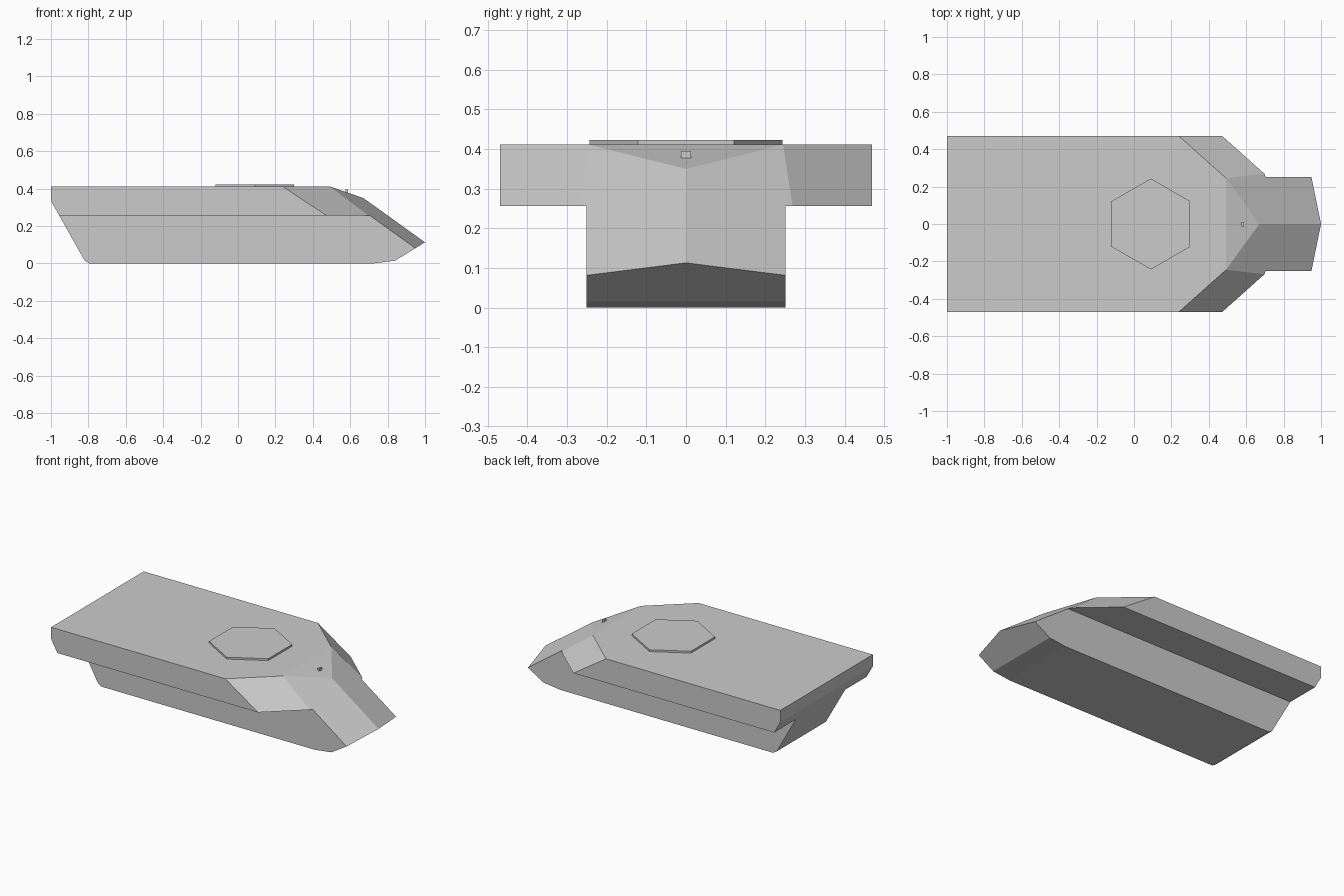
import bpy, bmesh
from math import pi
from mathutils import Vector, Matrix

if "Cube" in bpy.data.objects:
    bpy.data.objects.remove(bpy.data.objects["Cube"])

INSIDE = Vector((0, 0, 0.3))


def new_object(name, bm):
    bmesh.ops.recalc_face_normals(bm, faces=bm.faces)
    mesh = bpy.data.meshes.new(name)
    bm.to_mesh(mesh)
    bm.free()
    ob = bpy.data.objects.new(name, mesh)
    bpy.context.collection.objects.link(ob)
    return ob


def box(name, lo, hi):
    lo, hi = Vector(lo), Vector(hi)
    bm = bmesh.new()
    bmesh.ops.create_cube(bm, size=1)
    bmesh.ops.scale(bm, vec=hi - lo, verts=bm.verts)
    bmesh.ops.translate(bm, vec=(lo + hi) / 2, verts=bm.verts)
    return new_object(name, bm)


def clip(bm, a, b, c):
    """Slice off everything beyond the plane through three points."""
    a, b, c = Vector(a), Vector(b), Vector(c)
    n = (b - a).cross(c - a).normalized()
    if n.dot(INSIDE - a) > 0:
        n = -n
    bmesh.ops.bisect_plane(bm, geom=bm.verts[:] + bm.edges[:] + bm.faces[:],
                           dist=1e-4, plane_co=a, plane_no=n, clear_outer=True)
    bmesh.ops.remove_doubles(bm, verts=bm.verts, dist=2e-4)
    bmesh.ops.holes_fill(bm, edges=[e for e in bm.edges if e.is_boundary], sides=0)


def clip_across(bm, p, q):
    """Slice along a side-view line that runs straight across the hull."""
    clip(bm, (p[0], 0, p[1]), (q[0], 0, q[1]), (p[0], 1, p[1]))


# Hull: full-width block sliced into its armour facets
hull = box("hull", (-1, -0.47, 0), (1, 0.47, 0.411))
bm = bmesh.new()
bm.from_mesh(hull.data)
clip_across(bm, (-1, 0.335), (-0.82, 0.015))      # sloped rear
clip_across(bm, (-0.82, 0.015), (-0.795, 0))      # rear bottom edge
clip_across(bm, (0.72, 0), (0.84, 0.015))         # front bottom edge
for s in (-1, 1):
    shoulder = (0.492, s * 0.245, 0.411)
    clip(bm, shoulder, (0.67, 0, 0.35), (1, 0, 0.113))                    # nose glacis
    clip(bm, (0.24, s * 0.47, 0.411), shoulder, (0.472, s * 0.47, 0.257))  # front corner
clip(bm, (0.67, 0, 0.35), (0.492, -0.245, 0.411), (0.492, 0.245, 0.411))  # upper plate
clip_across(bm, (0.84, 0.015), (1, 0.113))        # lower nose plate
bmesh.ops.recalc_face_normals(bm, faces=bm.faces)
bm.to_mesh(hull.data)
bm.free()

# Track recesses cut below both side sponsons
for s in (-1, 1):
    ys = sorted((s * 0.251, s * 0.7))
    cutter = box("track_recess_cutter", (-1.5, ys[0], -0.5), (1.5, ys[1], 0.257))
    cutter.hide_render = True
    mod = hull.modifiers.new("track_recess", "BOOLEAN")
    mod.operation = "DIFFERENCE"
    mod.solver = "EXACT"
    mod.object = cutter
    bpy.context.view_layer.objects.active = hull
    bpy.ops.object.modifier_apply(modifier=mod.name)
    bpy.data.objects.remove(cutter)

# Hexagonal turret base plate, corners pointing sideways
bm = bmesh.new()
bmesh.ops.create_cone(bm, cap_ends=True, segments=6, radius1=0.243, radius2=0.243, depth=0.018)
xs = max(v.co.x for v in bm.verts)
if xs > 0.23:
    bmesh.ops.rotate(bm, verts=bm.verts, matrix=Matrix.Rotation(pi / 6, 3, "Z"))
bmesh.ops.translate(bm, verts=bm.verts, vec=(0.09, 0, 0.414))
new_object("turret_ring_plate", bm)

# Small periscope on the upper front plate
box("driver_periscope", (0.576, -0.013, 0.376), (0.589, 0.012, 0.395))
